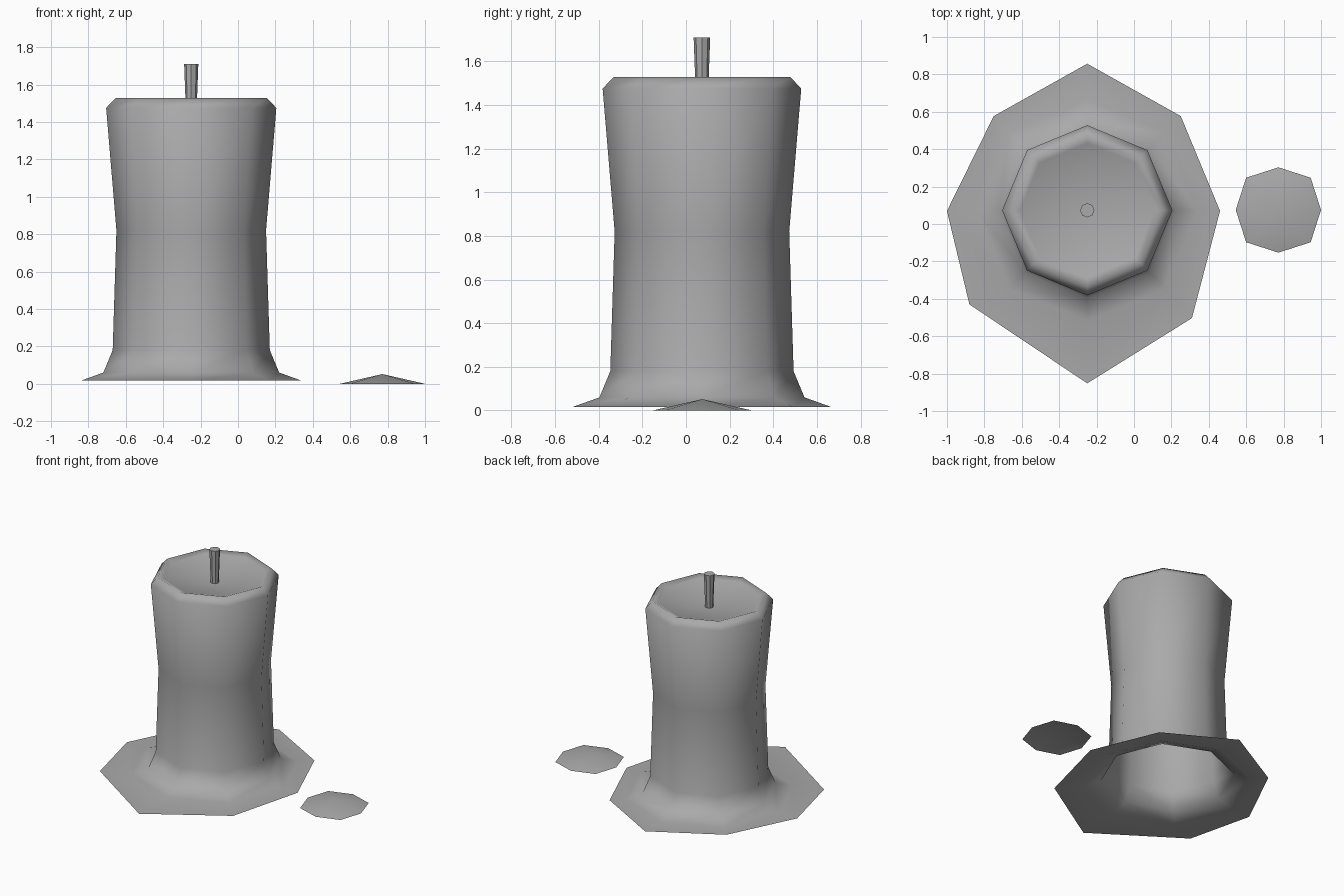
import bpy
import bmesh
from math import cos, sin, tau

old = bpy.data.objects.get("Cube")
if old:
    bpy.data.objects.remove(old, do_unlink=True)

SIDES = 8
AXIS = (-0.25, 0.073)      # candle centre line
DROP = (0.772, 0.075)      # centre of the loose wax drop

wax = bpy.data.materials.new("grey wax")
wax.use_nodes = True
grey = (0.4, 0.4, 0.4, 1)
wax.diffuse_color = grey
wax.node_tree.nodes["Principled BSDF"].inputs["Base Color"].default_value = grey


def ring(centre, radius, z, bulge=1.0):
    """Points of one horizontal octagon; bulge widens its diagonal corners."""
    points = []
    for i in range(SIDES):
        r = radius * (bulge if i % 2 else 1)
        points.append((centre[0] + r * cos(tau * i / SIDES),
                       centre[1] + r * sin(tau * i / SIDES), z))
    return points


def loft(name, rings, tip=None, smooth=True):
    """Skin a stack of rings from bottom to top, closed by a tip point or a cap."""
    bm = bmesh.new()
    loops = [[bm.verts.new(p) for p in r] for r in rings]
    for low, high in zip(loops, loops[1:]):
        for i in range(SIDES):
            j = (i + 1) % SIDES
            bm.faces.new((low[i], low[j], high[j], high[i]))
    if tip:
        top = bm.verts.new(tip)
        for i in range(SIDES):
            bm.faces.new((loops[-1][i], loops[-1][(i + 1) % SIDES], top))
    else:
        bm.faces.new(loops[-1])
    for face in bm.faces:
        face.smooth = smooth
    mesh = bpy.data.meshes.new(name)
    bm.to_mesh(mesh)
    bm.free()
    mesh.materials.append(wax)
    obj = bpy.data.objects.new(name, mesh)
    bpy.context.collection.objects.link(obj)


# Candle body: uneven wax pool, flared foot, waist, rim and sunken top
pool_edge = [(0.46, 0.07), (0.25, 0.577), (-0.25, 0.857), (-0.75, 0.577),
             (-1.0, 0.07), (-0.88, -0.43), (-0.25, -0.852), (0.31, -0.503)]
profile = [(0.59, 0.017), (0.47, 0.06), (0.42, 0.18), (0.40, 0.82),
           (0.455, 1.475), (0.405, 1.528), (0.36, 1.51)]
rings = [[(x, y, 0.017) for x, y in pool_edge]]
rings += [ring(AXIS, r, z) for r, z in profile]
loft("candle_body", rings, tip=(*AXIS, 1.45))

# Wick, slightly wider at the top
loft("wick", [ring(AXIS, 0.028, 1.44), ring(AXIS, 0.038, 1.71)], smooth=False)

# Loose drop of wax beside the candle
loft("wax_drop", [ring(DROP, 0.228, 0, bulge=1.07)], tip=(*DROP, 0.052))
